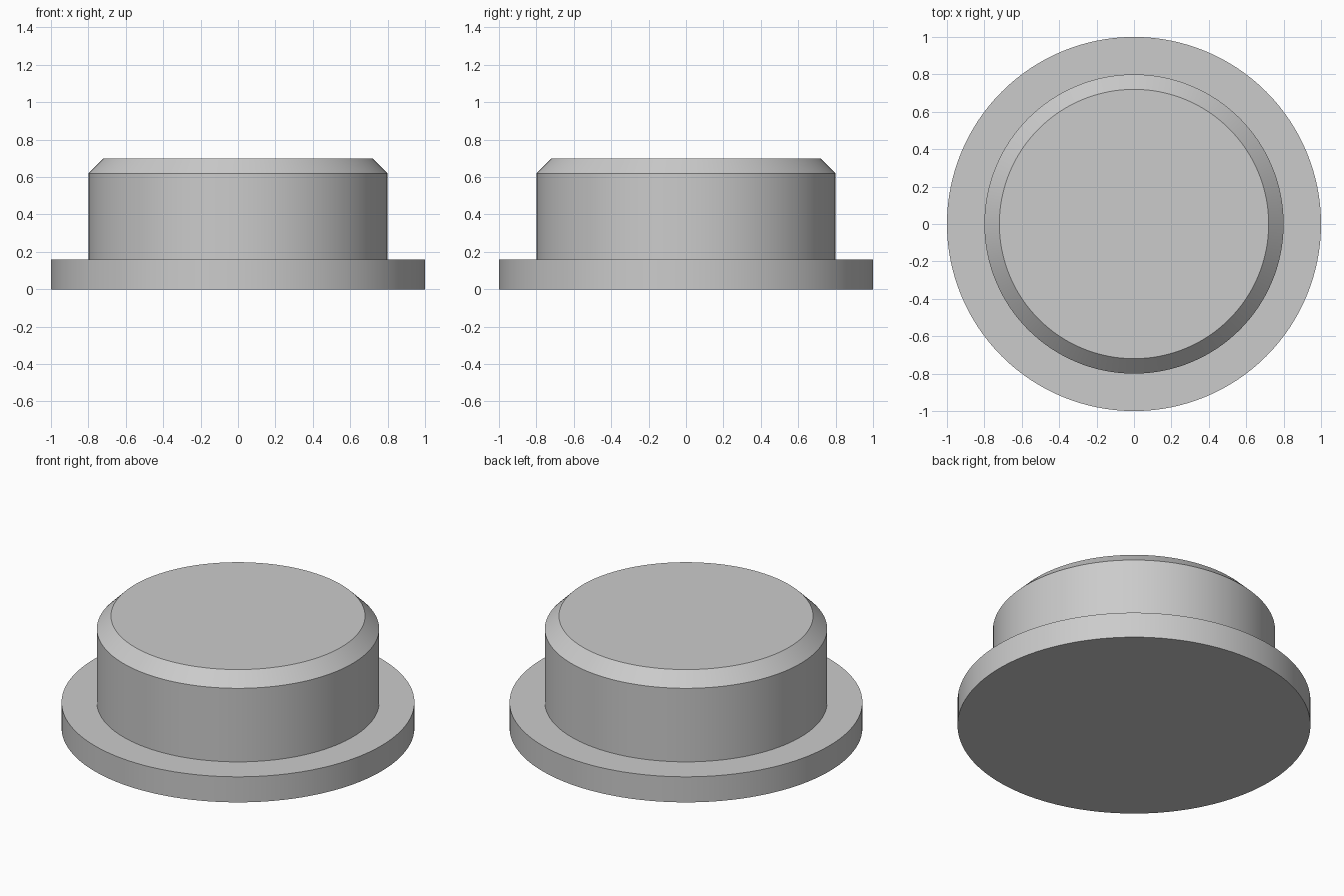
import bpy
import bmesh
import math

if "Cube" in bpy.data.objects:
    bpy.data.objects.remove(bpy.data.objects["Cube"])

SEGMENTS = 128

grey = bpy.data.materials.new("light_grey")
grey.diffuse_color = (0.6, 0.6, 0.6, 1.0)
grey.use_nodes = True
grey.node_tree.nodes["Principled BSDF"].inputs["Base Color"].default_value = grey.diffuse_color


def lathe(name, profile, material):
    """Turn an (radius, height) profile into a closed solid about z."""
    bm = bmesh.new()
    rings = []
    for r, z in profile:
        rings.append([bm.verts.new((r * math.cos(2 * math.pi * i / SEGMENTS),
                                    r * math.sin(2 * math.pi * i / SEGMENTS), z))
                      for i in range(SEGMENTS)])
    for low, high in zip(rings, rings[1:]):
        for i in range(SEGMENTS):
            j = (i + 1) % SEGMENTS
            bm.faces.new((low[i], low[j], high[j], high[i]))
    bm.faces.new(rings[0][::-1])
    bm.faces.new(rings[-1])
    mesh = bpy.data.meshes.new(name)
    bm.to_mesh(mesh)
    bm.free()
    mesh.materials.append(material)
    obj = bpy.data.objects.new(name, mesh)
    bpy.context.collection.objects.link(obj)
    bpy.ops.object.select_all(action='DESELECT')
    obj.select_set(True)
    bpy.context.view_layer.objects.active = obj
    bpy.ops.object.shade_smooth_by_angle(angle=math.radians(30))
    return obj


# Flanged plug: wide base flange, straight body, chamfered top edge
lathe("flanged_plug", [(1.0, 0.0), (1.0, 0.16), (0.8, 0.16),
                       (0.8, 0.62), (0.72, 0.70)], grey)
